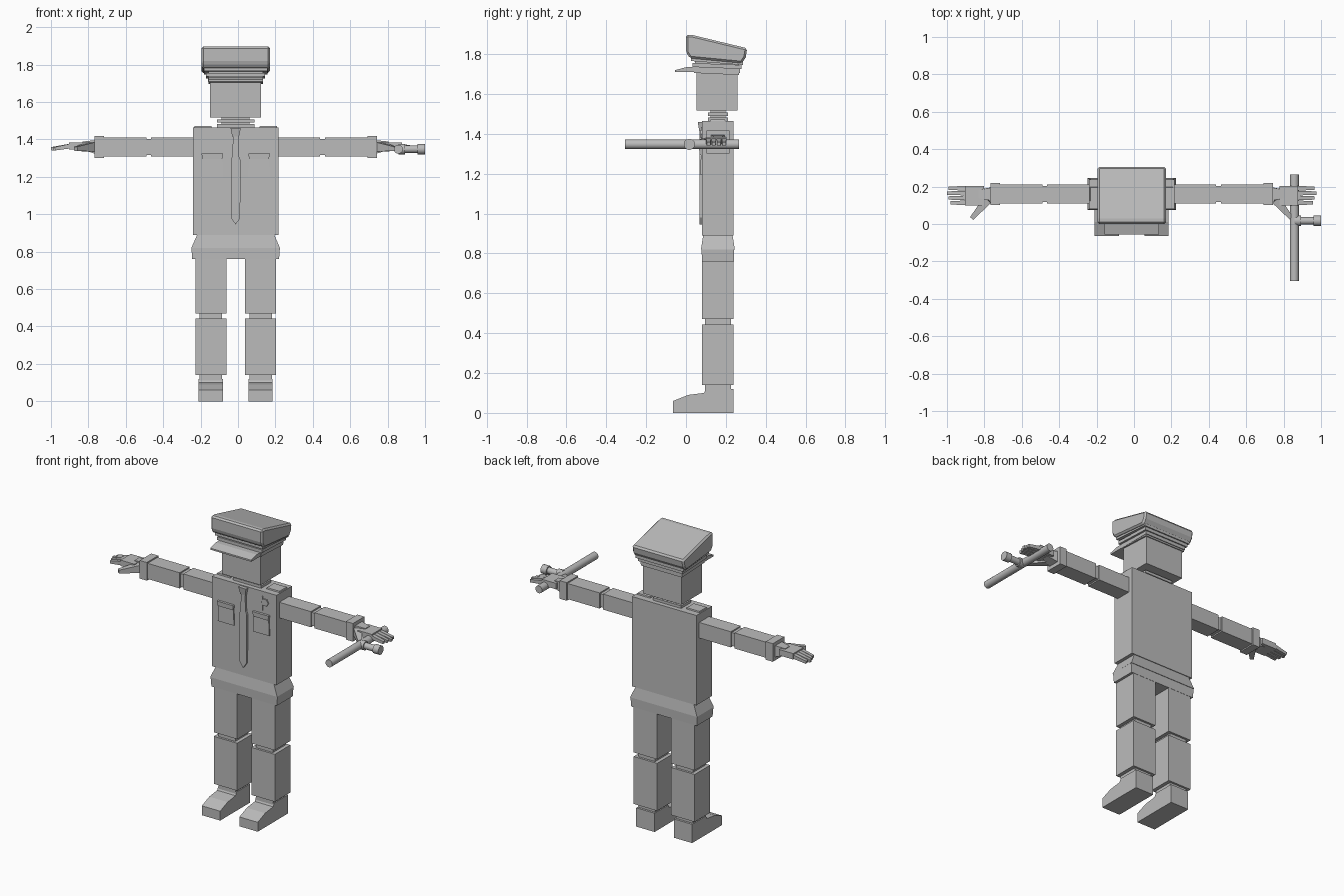
import bpy, bmesh, math
from mathutils import Matrix, Vector

cube = bpy.data.objects.get("Cube")
if cube:
    bpy.data.objects.remove(cube, do_unlink=True)

# Main measures of the figure
BODY_CENTRE = Vector((-.0125, 0, 0))
BODY_Y = .16
BODY_DEPTH = .157
CHEST_Y = BODY_Y - BODY_DEPTH / 2
TORSO_WIDTH = .456
TORSO_BOTTOM = .89
TORSO_TOP = 1.465
PELVIS_BOTTOM = .76
PELVIS_BULGE = .82
KNEE = .457
ANKLE = .14
LEG_X = .133
LEG_WIDTH = .166
BOOT_TOP = .12
ARM_Z = 1.36
ARM_HALF = .05
ELBOW = .465
WRIST = .755
KNUCKLE = .87
JOINT_GAP = .013

shade = (.5, .5, .5, 1)
grey = bpy.data.materials.new("plain_grey")
grey.use_nodes = True
grey.diffuse_color = shade
grey.node_tree.nodes["Principled BSDF"].inputs["Base Color"].default_value = shade


def finish(name, bm):
    bmesh.ops.translate(bm, vec=BODY_CENTRE, verts=bm.verts)
    bmesh.ops.recalc_face_normals(bm, faces=bm.faces)
    mesh = bpy.data.meshes.new(name)
    bm.to_mesh(mesh)
    bm.free()
    mesh.materials.append(grey)
    part = bpy.data.objects.new(name, mesh)
    bpy.context.collection.objects.link(part)
    return part


def box(name, x, y, bottom, top, width, depth, taper=1, drop=0):
    """Upright block; taper scales its top, drop lowers its back edge."""
    bm = bmesh.new()
    bmesh.ops.create_cube(bm, size=1)
    for vert in bm.verts:
        upper, back = vert.co.z > 0, vert.co.y > 0
        scale = taper if upper else 1
        vert.co = (x + vert.co.x * width * scale,
                   y + vert.co.y * depth * scale,
                   (top if upper else bottom) - (drop if back else 0))
    return finish(name, bm)


def beam(name, start, end, half, end_half=None, sides=4):
    """Straight bar between two points, square or round, optionally tapered."""
    start, end = Vector(start), Vector(end)
    along = end - start
    turn = along.to_track_quat('Z', 'Y').to_matrix().to_4x4()
    corner = Matrix.Rotation(math.pi / sides, 4, 'Z')
    grow = math.sqrt(2) if sides == 4 else 1
    bm = bmesh.new()
    bmesh.ops.create_cone(
        bm, cap_ends=True, segments=sides, depth=along.length,
        radius1=half * grow, radius2=(end_half or half) * grow,
        matrix=Matrix.Translation((start + end) / 2) @ turn @ corner)
    return finish(name, bm)


def prism(name, outline, direction):
    """Flat outline of points pushed along a direction."""
    bm = bmesh.new()
    face = bm.faces.new([bm.verts.new(point) for point in outline])
    pushed = bmesh.ops.extrude_face_region(bm, geom=[face])["geom"]
    moved = [item for item in pushed if isinstance(item, bmesh.types.BMVert)]
    bmesh.ops.translate(bm, vec=direction, verts=moved)
    return finish(name, bm)


def side_prism(name, profile, x, width):
    """Side silhouette of (y, z) points, centred on x."""
    outline = [(x - width / 2, y, z) for y, z in profile]
    return prism(name, outline, (width, 0, 0))


def smooth(part):
    bpy.ops.object.select_all(action='DESELECT')
    part.select_set(True)
    bpy.context.view_layer.objects.active = part
    bpy.ops.object.shade_smooth_by_angle(angle=math.radians(40))


# Trunk: torso above a pelvis that bulges at its middle
box("torso", 0, BODY_Y, TORSO_BOTTOM, TORSO_TOP, TORSO_WIDTH, BODY_DEPTH)
box("pelvis_lower", 0, BODY_Y, PELVIS_BOTTOM, PELVIS_BULGE, .464, .16, taper=1.02)
box("pelvis_upper", 0, BODY_Y, PELVIS_BULGE, TORSO_BOTTOM, .474, .17, taper=.87)

# Neck and head
HEAD_Y = .155
HEAD_BOTTOM = 1.517
box("neck", 0, BODY_Y, TORSO_TOP, HEAD_BOTTOM, .15, .075)
for ring, bottom in (("lower", TORSO_TOP), ("upper", 1.49)):
    box(ring + "_neck_ring", 0, BODY_Y, bottom, bottom + .017, .2, .1)
box("head", 0, HEAD_Y, HEAD_BOTTOM, 1.72, .272, .207)

# Cap: widening tiers around a core, slanted crown, visor
CAP_BASE = 1.706
box("cap_core", 0, HEAD_Y, CAP_BASE, 1.78, .29, .22, drop=.01)
for tier in range(3):
    bottom = CAP_BASE + tier * .03
    box(f"cap_tier_{tier + 1}", 0, HEAD_Y, bottom, bottom + .02,
        .294 + tier * .022, .23 + tier * .015, drop=tier * .01)
crown = side_prism("cap_crown", [(.02, 1.78), (0, 1.81), (0, 1.897), (.03, 1.897),
                                 (.307, 1.83), (.3, 1.785), (.28, 1.755)], 0, .366)
edge = crown.modifiers.new("edge", 'BEVEL')
edge.width = .01
edge.segments = 1
side_prism("cap_visor", [(.06, 1.71), (.06, 1.735), (0, 1.735), (-.055, 1.72), (-.055, 1.71)], 0, .29)

# Tie: wedge knot over a pointed blade
TIE_Y = CHEST_Y - .013
box("tie_knot", 0, CHEST_Y, 1.415, TORSO_TOP - .005, .036, .03, taper=1.5)
half_blade = [(.014, 1.42), (.018, 1.31), (.026, 1.29), (.024, .98)]
blade = half_blade + [(0, .945)] + [(-x, z) for x, z in reversed(half_blade)]
prism("tie_blade", [(x, TIE_Y, z) for x, z in blade], (0, CHEST_Y - TIE_Y, 0))

# Badge on the left chest
beam("badge", (.15, CHEST_Y, 1.4), (.15, CHEST_Y - .008, 1.4), .024, sides=6)
box("badge_pin", .13, CHEST_Y, 1.345, 1.435, .006, .01)

for sign, side in ((1, "left"), (-1, "right")):
    # Leg: thigh and shin around a narrower core
    leg_x = sign * LEG_X
    for part, bottom, top in (("thigh", KNEE + JOINT_GAP, PELVIS_BOTTOM),
                              ("shin", ANKLE, KNEE - JOINT_GAP)):
        box(f"{side}_{part}", leg_x, BODY_Y, bottom, top, LEG_WIDTH, BODY_DEPTH)
    box(side + "_leg_core", leg_x, BODY_Y, BOOT_TOP - .02, PELVIS_BOTTOM, .12, .13)

    # Boot
    heel, toe = BODY_Y + BODY_DEPTH / 2, -.065
    side_prism(side + "_boot", [(toe, 0), (heel, 0), (heel, BOOT_TOP), (.1, BOOT_TOP),
                                (.09, .1), (.01, .09), (toe, .06)], leg_x, .13)

    # Arm: two segments and a cuff around a narrower core
    def arm_point(x, y=BODY_Y, z=ARM_Z):
        return sign * x, y, z

    for part, inner, outer, half in (
            ("upper_arm", .2, ELBOW - JOINT_GAP, ARM_HALF),
            ("forearm", ELBOW + JOINT_GAP, WRIST, ARM_HALF),
            ("cuff", WRIST - .05, WRIST, ARM_HALF + .008),
            ("arm_core", .2, WRIST, ARM_HALF - .008)):
        beam(f"{side}_{part}", arm_point(inner), arm_point(outer), half)
    box(side + "_epaulette", sign * .175, BODY_Y, TORSO_TOP - .01, TORSO_TOP + .008, .1, .08, taper=.9)

    # Hand: narrow wrist, flat palm, four drooping fingers, thumb
    hand_z = ARM_Z + .007
    beam(side + "_wrist", arm_point(WRIST - .01), arm_point(.82, z=hand_z), .037, .022)
    box(side + "_palm", sign * .84, BODY_Y - .008, hand_z - .02, hand_z + .018, .1, .104)
    for finger in range(4):
        y = BODY_Y + (finger - 1.8) * .026
        reach = .987 - abs(finger - 2) * .01
        beam(f"{side}_finger_{finger + 1}", arm_point(KNUCKLE, y, hand_z),
             arm_point(reach, y, hand_z - .017), .013, .009)
    beam(side + "_thumb", arm_point(.77, BODY_Y - .03, ARM_Z), arm_point(.855, .03, ARM_Z - .01), .025, .011)

    # Chest pocket: pouch under an overhanging flap
    pocket_x = sign * .125
    box(side + "_pocket", pocket_x, CHEST_Y, 1.195, 1.31, .115, .016, taper=.9)
    box(side + "_pocket_flap", pocket_x, CHEST_Y, 1.295, 1.325, .105, .028, taper=1.1)

# Baton with side handle, carried in the left hand
BATON_X, HANDLE_Y, BATON_Z = .87, .017, 1.348
tip_x = 1 - BODY_CENTRE.x


def handle_point(x):
    return x, HANDLE_Y, BATON_Z


smooth(beam("baton", (BATON_X, -.305, BATON_Z), (BATON_X, .265, BATON_Z), .024, sides=16))
for part, inner, outer, radius in (("handle", BATON_X, tip_x, .02),
                                   ("handle_collar", BATON_X, BATON_X + .035, .028),
                                   ("handle_knob", tip_x - .04, tip_x, .028)):
    smooth(beam("baton_" + part, handle_point(inner), handle_point(outer), radius, sides=16))
